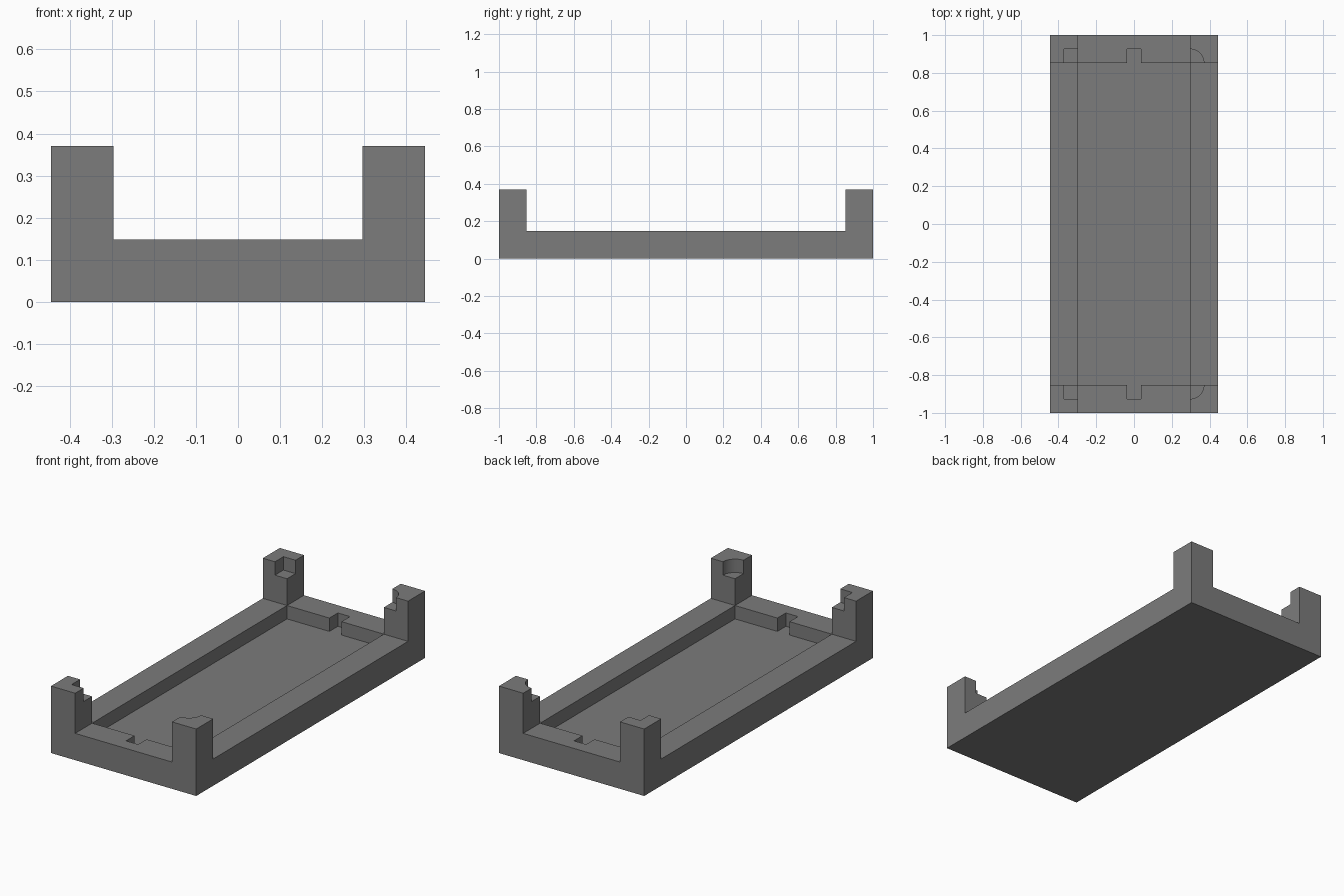
import bpy

cube = bpy.data.objects.get("Cube")
if cube:
    bpy.data.objects.remove(cube, do_unlink=True)

U = 2 / 27                      # design module: the tray is 12 x 27 x 5 modules
W, L, H = 6 * U, 13.5 * U, 5 * U
IX, IY = 4 * U, 11.5 * U        # inner faces of the two-module-wide rim
RIM, FLOOR, SEAT = 2 * U, U, 4 * U
OVER = H + U                    # cutters reach above the posts

grey = bpy.data.materials.new("mid grey")
grey.use_nodes = True
grey.diffuse_color = (0.2, 0.2, 0.2, 1)
grey.node_tree.nodes["Principled BSDF"].inputs["Base Color"].default_value = (0.2, 0.2, 0.2, 1)


def box(name, x0, x1, y0, y1, z0, z1):
    bpy.ops.mesh.primitive_cube_add(
        size=1, location=((x0 + x1) / 2, (y0 + y1) / 2, (z0 + z1) / 2))
    ob = bpy.context.object
    ob.name = name
    ob.scale = (x1 - x0, y1 - y0, z1 - z0)
    bpy.ops.object.transform_apply(location=True, rotation=False, scale=True)
    return ob


def cut(target, cutter):
    cutter.hide_render = True
    mod = target.modifiers.new("cut", 'BOOLEAN')
    mod.operation = 'DIFFERENCE'
    mod.solver = 'EXACT'
    mod.object = cutter
    bpy.context.view_layer.objects.active = target
    bpy.ops.object.modifier_apply(modifier=mod.name)
    bpy.data.objects.remove(cutter, do_unlink=True)


# Solid block, from which everything is cut
tray = box("corner_post_tray", -W, W, -L, L, 0, H)
tray.data.materials.append(grey)

# Two crossing slots leave the four corner posts
cut(tray, box("long_slot", -IX, IX, -L - U, L + U, RIM, OVER))
cut(tray, box("cross_slot", -W - U, W + U, -IY, IY, RIM, OVER))

# Sunken floor, then a notch in the middle of each end wall
cut(tray, box("floor_recess", -IX, IX, -IY, IY, FLOOR, OVER))
for s in (-1, 1):
    ys = sorted((s * (IY - U), s * (IY + U)))
    cut(tray, box("end_notch", -U / 2, U / 2, *ys, FLOOR, OVER))

    # Square seats in the right posts
    cut(tray, box("square_seat", -IX - U, -IX + U, *ys, SEAT, OVER))

    # Round seats in the left posts
    bpy.ops.mesh.primitive_cylinder_add(
        vertices=64, radius=U, depth=OVER - SEAT,
        location=(IX, s * IY, (OVER + SEAT) / 2))
    cut(tray, bpy.context.object)

# Keep a single material and crisp edges
tray.data.materials.clear()
tray.data.materials.append(grey)
for p in tray.data.polygons:
    p.material_index = 0
bpy.ops.object.select_all(action='DESELECT')
tray.select_set(True)
bpy.context.view_layer.objects.active = tray
bpy.ops.object.shade_smooth_by_angle(angle=0.52)
